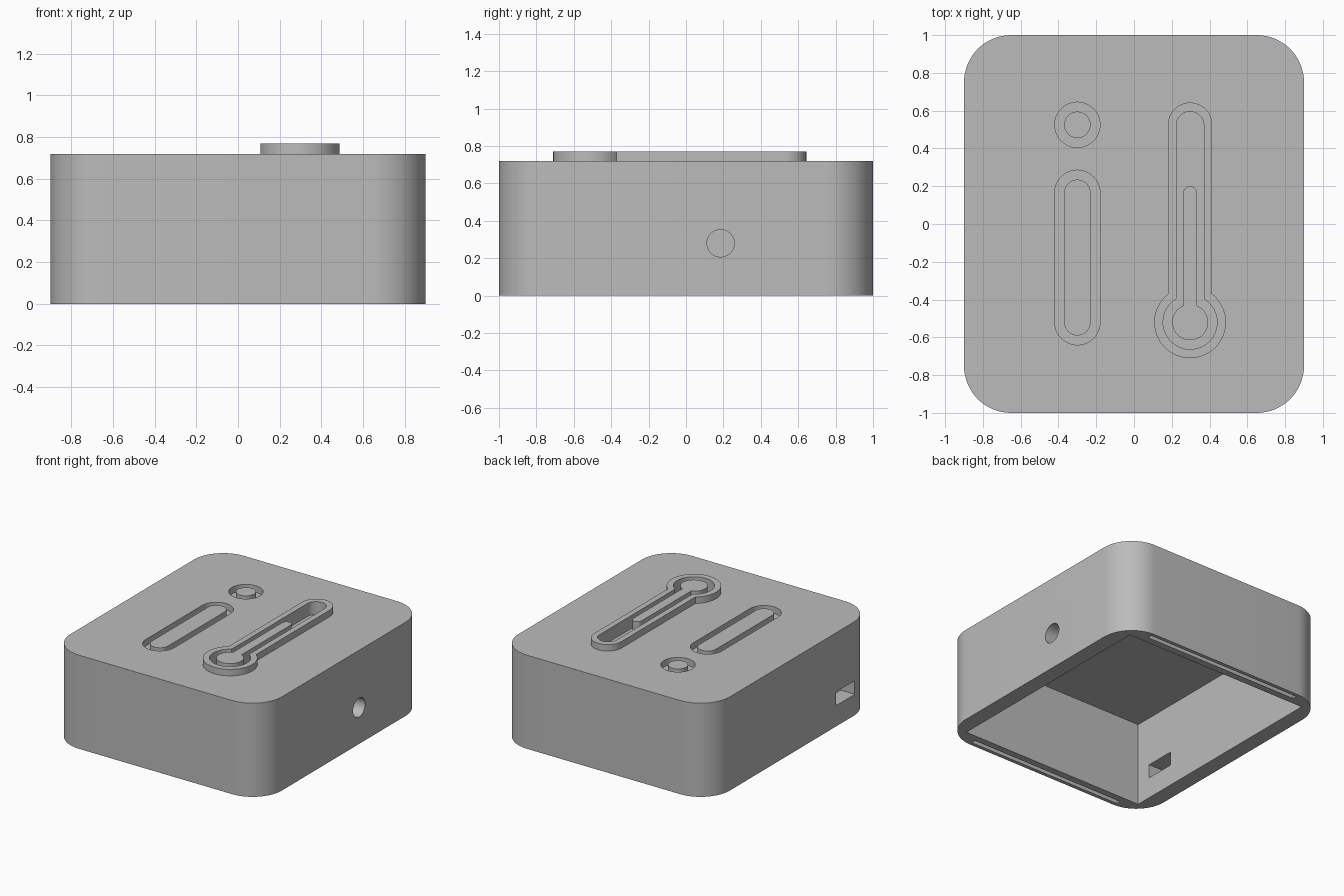
import bpy, bmesh
from math import pi, sin, cos, asin, radians

cube = bpy.data.objects.get("Cube")
if cube:
    bpy.data.objects.remove(cube, do_unlink=True)

grey = bpy.data.materials.new("plain grey")
grey.use_nodes = True
grey.diffuse_color = (0.5, 0.5, 0.5, 1)
grey.node_tree.nodes["Principled BSDF"].inputs["Base Color"].default_value = (0.5, 0.5, 0.5, 1)


def arc(cx, cy, r, start, end, steps=24):
    return [(cx + r * cos(start + (end - start) * i / steps),
             cy + r * sin(start + (end - start) * i / steps)) for i in range(steps + 1)]


def rectangle(x0, x1, y0, y1):
    return [(x0, y0), (x1, y0), (x1, y1), (x0, y1)]


def rounded_rectangle(hx, hy, r):
    corners = [(1, 1), (-1, 1), (-1, -1), (1, -1)]
    return [p for i, (sx, sy) in enumerate(corners)
            for p in arc(sx * (hx - r), sy * (hy - r), r, i * pi / 2, (i + 1) * pi / 2, 16)]


def circle(cx, cy, r):
    return arc(cx, cy, r, 0, 2 * pi, 48)[:-1]


def capsule(cx, y0, y1, r):
    return arc(cx, y1, r, 0, pi) + arc(cx, y0, r, pi, 2 * pi)


def thermometer(cx, bulb_y, bulb_r, stem_r, tip_y):
    # Round bulb joined to a straight stem with a round tip
    a = asin(stem_r / bulb_r)
    return (arc(cx, tip_y - stem_r, stem_r, 0, pi)
            + arc(cx, bulb_y, bulb_r, pi / 2 + a, 2.5 * pi - a, 48))


def prism(name, outline, z0, z1):
    bm = bmesh.new()
    face = bm.faces.new([bm.verts.new((x, y, z0)) for x, y in outline])
    top = bmesh.ops.extrude_face_region(bm, geom=[face])["geom"]
    bmesh.ops.translate(bm, vec=(0, 0, z1 - z0),
                        verts=[v for v in top if isinstance(v, bmesh.types.BMVert)])
    bmesh.ops.remove_doubles(bm, verts=bm.verts, dist=0.0001)
    bmesh.ops.recalc_face_normals(bm, faces=bm.faces)
    mesh = bpy.data.meshes.new(name)
    bm.to_mesh(mesh)
    bm.free()
    mesh.materials.append(grey)
    obj = bpy.data.objects.new(name, mesh)
    bpy.context.collection.objects.link(obj)
    return obj


def select(obj):
    bpy.ops.object.select_all(action="DESELECT")
    obj.select_set(True)
    bpy.context.view_layer.objects.active = obj


def cut(obj, cutter):
    select(obj)
    mod = obj.modifiers.new("cut", "BOOLEAN")
    mod.operation = "DIFFERENCE"
    mod.solver = "EXACT"
    mod.object = cutter
    bpy.ops.object.modifier_apply(modifier=mod.name)
    bpy.data.objects.remove(cutter, do_unlink=True)


TOP, FLOOR, RAISED = 0.72, 0.67, 0.77
LEFT_X, BULB_X, LOW_Y, HIGH_Y = -0.3, 0.297, -0.52, 0.525

# Hollow case, open underneath
case = prism("case", rounded_rectangle(0.9, 1, 0.25), 0, TOP)
cut(case, prism("cavity", rectangle(-0.78, 0.78, -0.885, 0.885), -0.1, 0.64))

# Narrow slots in the front and back bottom rims
for y in (-0.955, 0.955):
    cut(case, prism("slot", rectangle(-0.66, 0.66, y - 0.017, y + 0.017), -0.1, 0.1))

# Port in the left-hand wall and round hole in the opposite one
cut(case, prism("port", rectangle(-1, -0.7, -0.765, -0.535), 0.16, 0.265))
hole = prism("hole", circle(0, 0, 0.073), -0.15, 0.15)
hole.rotation_euler.y = radians(90)
hole.location = (0.85, 0.185, 0.28)
cut(case, hole)

# Grooves in the top around each control
cut(case, prism("groove", circle(LEFT_X, HIGH_Y, 0.12), FLOOR, 1))
cut(case, prism("groove", capsule(LEFT_X, LOW_Y, 0.165, 0.12), FLOOR, 1))
well = thermometer(BULB_X, LOW_Y, 0.143, 0.073, 0.595)
cut(case, prism("groove", well, FLOOR, 1))

# Raised rim around the gauge
rim = prism("gauge_rim", thermometer(BULB_X, LOW_Y, 0.19, 0.117, 0.643), TOP, RAISED)
cut(rim, prism("groove", well, FLOOR, 1))

# Islands standing in the grooves
parts = [case, rim,
         prism("round_button", circle(LEFT_X, HIGH_Y, 0.07), FLOOR, TOP),
         prism("long_button", capsule(LEFT_X, LOW_Y, 0.165, 0.07), FLOOR, TOP),
         prism("gauge_column", thermometer(BULB_X, LOW_Y, 0.095, 0.036, 0.2), FLOOR, RAISED)]

for part in parts:
    select(part)
    bpy.ops.object.shade_smooth_by_angle(angle=radians(30))
